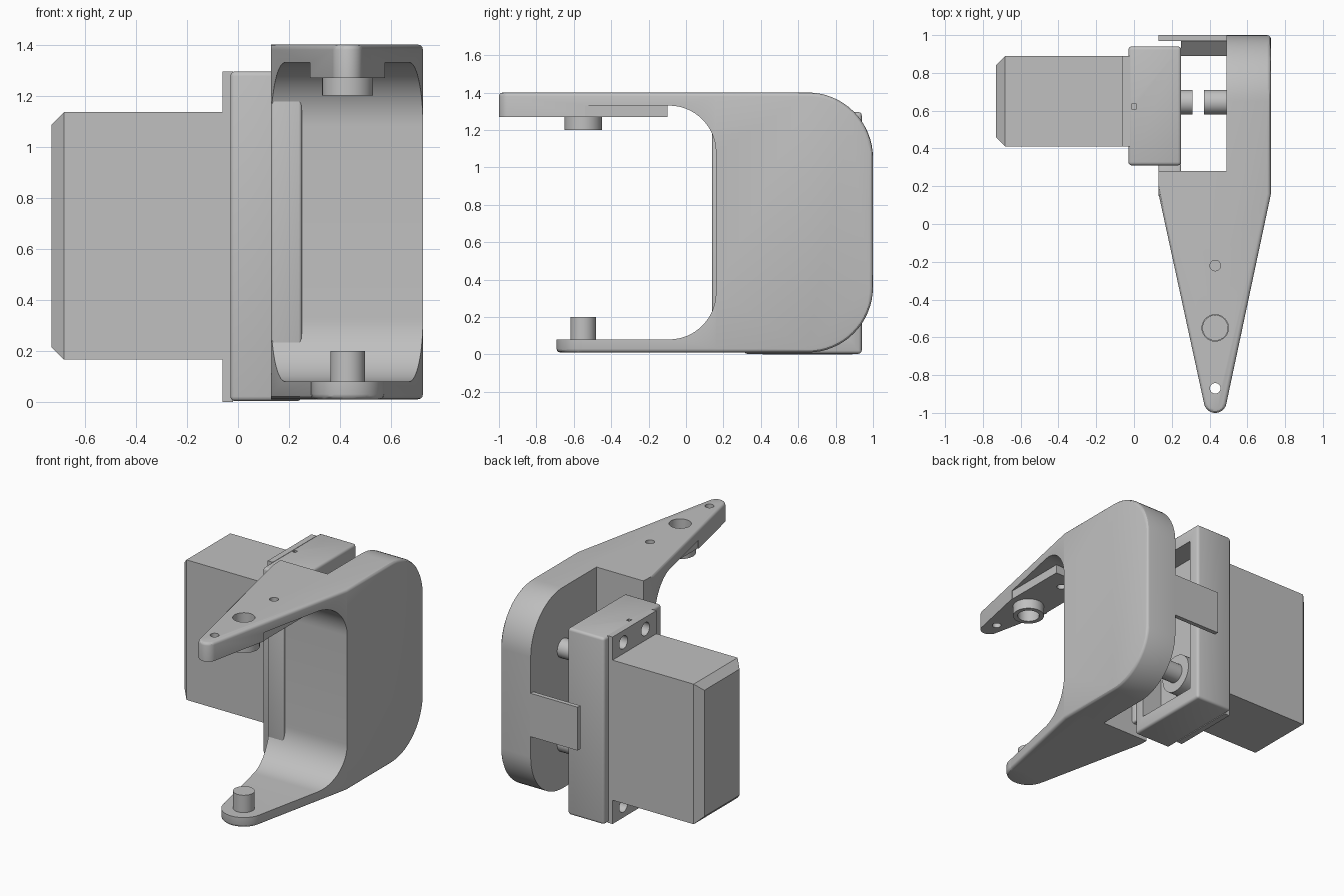
import bpy, bmesh, math
from mathutils import Vector

if "Cube" in bpy.data.objects:
    bpy.data.objects.remove(bpy.data.objects["Cube"], do_unlink=True)

grey = bpy.data.materials.new("light grey")
grey.use_nodes = True
GREY = (0.53, 0.53, 0.53, 1)
grey.diffuse_color = GREY
grey.node_tree.nodes["Principled BSDF"].inputs["Base Color"].default_value = GREY


def finish(bm, name):
    bmesh.ops.recalc_face_normals(bm, faces=bm.faces)
    mesh = bpy.data.meshes.new(name)
    bm.to_mesh(mesh)
    bm.free()
    mesh.materials.append(grey)
    ob = bpy.data.objects.new(name, mesh)
    bpy.context.collection.objects.link(ob)
    return ob


def bevel(bm, edges, width, segments=3):
    bmesh.ops.bevel(bm, geom=edges, offset=width, segments=segments,
                    profile=0.5, affect='EDGES', clamp_overlap=True)


def box(name, x, y, z, round_by=0):
    bm = bmesh.new()
    bmesh.ops.create_cube(bm, size=1)
    for v in bm.verts:
        v.co = Vector([(lo + hi) / 2 + c * (hi - lo)
                       for c, (lo, hi) in zip(v.co, (x, y, z))])
    if round_by:
        bevel(bm, bm.edges[:], round_by)
    return finish(bm, name)


def prism(name, points, axis, lo, hi):
    """Extrude a 2D outline along x (points are y, z) or z (points are x, y)."""
    bm = bmesh.new()
    place = (lambda p, t: (t, *p)) if axis == 'x' else (lambda p, t: (*p, t))
    face = bm.faces.new([bm.verts.new(place(p, lo)) for p in points])
    new = bmesh.ops.extrude_face_region(bm, geom=[face])["geom"]
    move = Vector(place((0, 0), hi - lo))
    bmesh.ops.translate(bm, vec=move, verts=[v for v in new if isinstance(v, bmesh.types.BMVert)])
    return finish(bm, name)


def arc(cx, cy, r, start, end, n=16):
    angles = [math.radians(start + (end - start) * i / n) for i in range(n + 1)]
    return [(cx + r * math.cos(a), cy + r * math.sin(a)) for a in angles]


def disc(name, axis, centre, r, lo, hi):
    return prism(name, arc(*centre, r, 0, 352.5, 47), axis, lo, hi)


def combine(ob, other, operation):
    """Boolean the other object into ob and discard it."""
    bpy.ops.object.select_all(action='DESELECT')
    bpy.context.view_layer.objects.active = ob
    ob.select_set(True)
    mod = ob.modifiers.new("cut", 'BOOLEAN')
    mod.operation, mod.object, mod.solver = operation, other, 'EXACT'
    bpy.ops.object.modifier_apply(modifier=mod.name)
    bpy.data.objects.remove(other, do_unlink=True)


def smooth(ob):
    bpy.ops.object.select_all(action='DESELECT')
    bpy.context.view_layer.objects.active = ob
    ob.select_set(True)
    bpy.ops.object.shade_smooth_by_angle(angle=math.radians(30))


# Bracket: C-shaped side profile intersected with the tapered plan
R, BACK, TOP, BASE = 0.35, 1.0, 1.4, 0.01
PIVOT = (0.43, -0.55)
side = [(-1.05, TOP)]
side += arc(BACK - R, TOP - R, R, 90, 0)
side += arc(BACK - R, BASE + R, R, 0, -90)
side += [(-0.56, BASE), (-0.56, 0.08)]
side += arc(-0.09, 0.33, 0.25, -90, 0)
side += arc(-0.09, 1.08, 0.25, 0, 90)
side += [(-0.54, 1.33), (-0.54, 1.27), (-1.05, 1.27)]
bracket = prism("bracket", side, 'x', 0, 0.9)
plan = [(0.13, 0.28), (0.13, 0.16)] + arc(0.43, -0.94, 0.06, 192, 348)
plan += [(0.725, 0.16), (0.725, 1.1), (0.49, 1.1), (0.49, 0.28)]
combine(bracket, prism("plan_cutter", plan, 'z', -0.2, 1.6), 'INTERSECT')


# Soften the outer rim of the bracket
def on_rim(v):
    x, y, z = v.co
    if x < 0.495 and y > 0.275:
        return False
    if y < BACK - R or R + BASE < z < TOP - R:
        return z > TOP - 0.001 or z < BASE + 0.001 or y > BACK - 0.001
    cz = TOP - R if z > 0.7 else BASE + R
    return abs(math.hypot(y - BACK + R, z - cz) - R) < 0.004


bm = bmesh.new()
bm.from_mesh(bracket.data)
bmesh.ops.dissolve_limit(bm, angle_limit=0.002, verts=bm.verts, edges=bm.edges)
rim = [e for e in bm.edges if e.is_manifold and e.calc_face_angle(0) > 0.7
       and all(on_rim(v) for v in e.verts)
       and not all(abs(v.co.y + 0.56) < 0.002 for v in e.verts)]
bevel(bm, rim, 0.02)
bm.to_mesh(bracket.data)
bm.free()

# Arm tips, pad, boss and holes
foot = disc("foot", 'z', PIVOT, 0.142, BASE, 0.08)
bm = bmesh.new()
bm.from_mesh(foot.data)
bevel(bm, [e for e in bm.edges if all(v.co.z < BASE + 0.001 for v in e.verts)], 0.02)
bm.to_mesh(foot.data)
bm.free()
combine(bracket, foot, 'UNION')
combine(bracket, box("pad", (0.288, 0.572), (-0.56, -0.1), (1.27, 1.35)), 'UNION')
combine(bracket, disc("boss", 'z', PIVOT, 0.1, 1.2, 1.3), 'UNION')
for y, r in ((-0.55, 0.07), (-0.87, 0.028), (-0.22, 0.028)):
    combine(bracket, disc("hole_cutter", 'z', (0.43, y), r, 1.1, 1.5), 'DIFFERENCE')
smooth(bracket)

smooth(disc("pivot_pin", 'z', PIVOT, 0.068, 0.07, 0.2))
smooth(box("wall_lip", (0.13, 0.25), (0.14, 0.32), (0.1, 1.205), 0.012))

# Rear clip reaching over the housing
box("clip", (0.13, 0.5), (0.97, 1.0), (0.5, 0.8))
prism("clip_rib", [(0.98, 0.5), (0.98, 0.8), (0.89, 0.72), (0.89, 0.58)], 'x', 0.25, 0.5)

# Housing with an open recess
housing = box("housing", (-0.03, 0.25), (0.31, 0.94), (0.003, 1.295), 0.018)
combine(housing, box("recess_cutter", (0.1, 0.4), (0.39, 0.86), (0.1, 1.2)), 'DIFFERENCE')
combine(housing, box("slot_cutter", (-0.012, 0.012), (0.61, 0.635), (1.27, 1.4)), 'DIFFERENCE')
smooth(housing)

# Mounting ears with screw holes
ears = box("mounting_ears", (-0.06, -0.02), (0.41, 0.89), (0, 1.295))
for y in (0.53, 0.77):
    for z in (0.082, 1.213):
        for ob, depth in ((ears, 0.05), (housing, 0.05)):
            combine(ob, disc("screw_cutter", 'x', (y, z), 0.045, -0.1, depth), 'DIFFERENCE')
smooth(ears)
smooth(housing)

# Motor body with a chamfered end
bm = bmesh.new()
bmesh.ops.create_cube(bm, size=1)
for v in bm.verts:
    v.co = Vector((-0.38 + v.co.x * 0.7, 0.65 + v.co.y * 0.48, 0.65 + v.co.z * 0.97))
bevel(bm, [e for e in bm.edges if all(v.co.x < -0.7 for v in e.verts)], 0.048, 1)
finish(bm, "motor_body")

# Output horn and bracket pins
SHAFT = (0.645, 0.33)
smooth(disc("horn_disc", 'x', SHAFT, 0.13, 0.09, 0.19))
smooth(disc("horn_shaft", 'x', SHAFT, 0.065, 0.18, 0.31))
for name, z in (("lower_pin", 0.33), ("upper_pin", 0.98)):
    smooth(disc(name, 'x', (0.645, z), 0.065, 0.37, 0.5))
